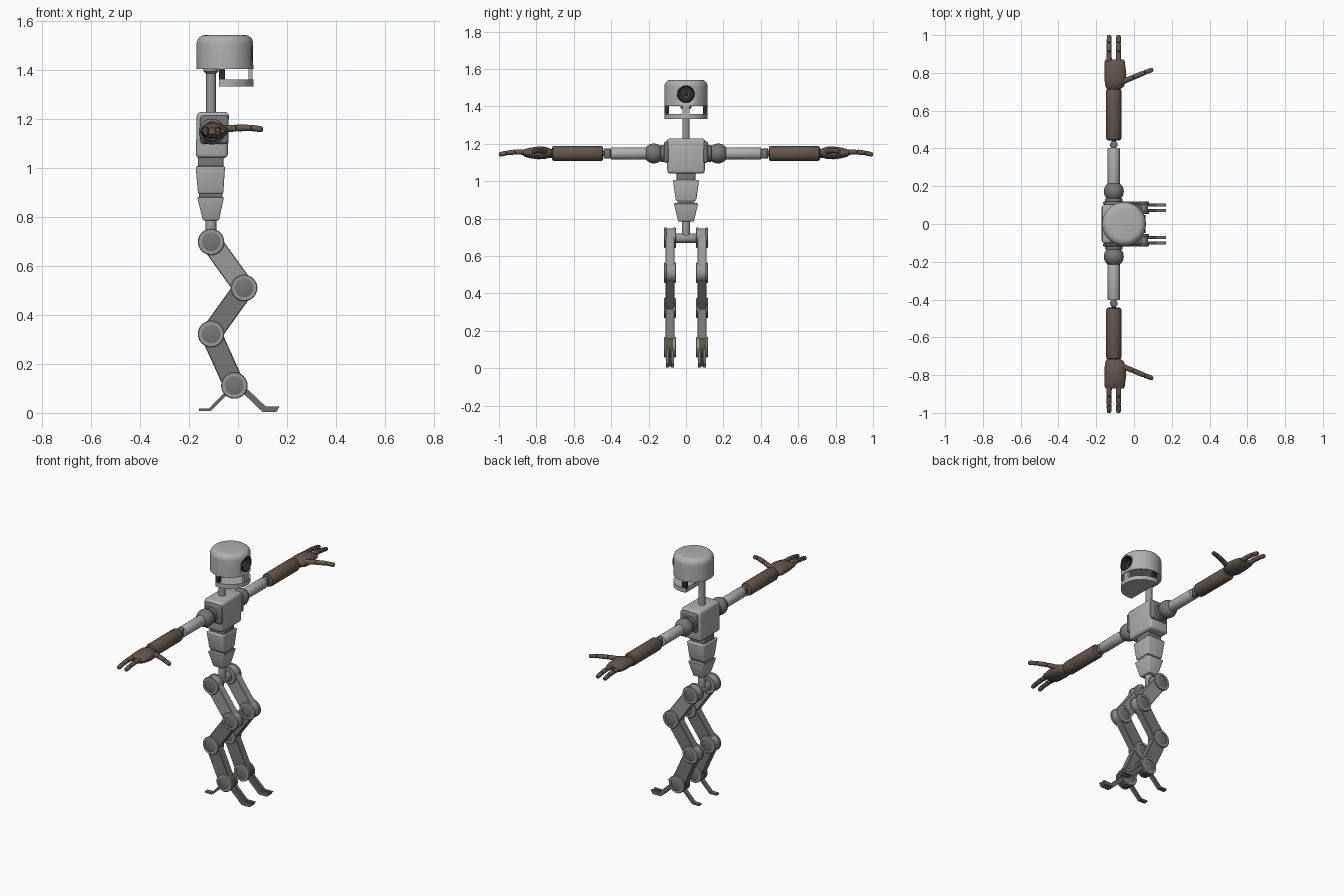
import bpy, bmesh, math
from mathutils import Vector as V

if "Cube" in bpy.data.objects:
    bpy.data.objects.remove(bpy.data.objects["Cube"])


def mat(name, *c):
    m = bpy.data.materials.new(name)
    m.diffuse_color = (*(c if len(c) == 3 else c * 3), 1)
    m.use_nodes = True
    m.node_tree.nodes["Principled BSDF"].inputs["Base Color"].default_value = m.diffuse_color
    return m


BROWN = mat("brown", 0.125, 0.092, 0.072)
BLACK = mat("black", 0.025)
OLIVE = mat("olive", 0.1, 0.095, 0.045)
GREY = mat("grey", 0.43)
MID = mat("mid_grey", 0.32)
DARK = mat("dark_grey", 0.18)
TOE = mat("toe_grey", 0.15)


def finish(name, bm, col=GREY, bevel=0, segs=3):
    bmesh.ops.remove_doubles(bm, verts=bm.verts, dist=1e-5)
    bmesh.ops.recalc_face_normals(bm, faces=bm.faces)
    if bevel:
        es = [e for e in bm.edges if e.calc_face_angle(0) > 0.7]
        bmesh.ops.bevel(bm, geom=es, offset=bevel, segments=segs, profile=0.5,
                        affect='EDGES', clamp_overlap=True)
    for f in bm.faces:
        f.smooth = True
    for e in bm.edges:
        e.smooth = e.calc_face_angle(0) < 0.6
    me = bpy.data.meshes.new(name)
    bm.to_mesh(me)
    bm.free()
    me.materials.append(col)
    ob = bpy.data.objects.new(name, me)
    bpy.context.collection.objects.link(ob)
    return ob


def loft(name, rings, n=32, **kw):
    """Skin rings of (centre, half-axis, half-axis), capping both ends."""
    bm = bmesh.new()
    rows = []
    for c, u, w in rings:
        rows.append([bm.verts.new(c + u * math.cos(2 * math.pi * i / n) + w * math.sin(2 * math.pi * i / n))
                     for i in range(n)])
    for a, b in zip(rows, rows[1:]):
        for i in range(n):
            j = (i + 1) % n
            bm.faces.new((a[i], a[j], b[j], b[i]))
    bm.faces.new(rows[0])
    bm.faces.new(rows[-1])
    return finish(name, bm, **kw)


def lathe(name, origin, axis, prof, n=32, **kw):
    """Turn a profile of (radius, distance) about an axis."""
    o, d = V(origin), V(axis).normalized()
    u = d.orthogonal().normalized()
    w = d.cross(u)
    return loft(name, [(o + d * t, u * r, w * r) for r, t in prof], n, **kw)


def rod(name, p, q, r, e=0.004, **kw):
    L = (V(q) - V(p)).length
    prof = [(r - e, 0), (r - 0.3 * e, 0.3 * e), (r, e)]
    return lathe(name, p, V(q) - V(p), prof + [(a, L - t) for a, t in reversed(prof)], **kw)


def ball(name, c, r, **kw):
    prof = [(r * math.sin(math.pi * (0.02 + 0.96 * i / 16)), -r * math.cos(math.pi * (0.02 + 0.96 * i / 16)))
            for i in range(17)]
    return lathe(name, c, (0, 1, 0), prof, **kw)


def taper(name, z0, z1, lo, hi, **kw):
    """Box whose bottom and top are (x0, x1, half depth y)."""
    bm = bmesh.new()
    vs = [bm.verts.new((x, y, z)) for z, (a, b, h) in ((z0, lo), (z1, hi))
          for x, y in ((a, -h), (b, -h), (b, h), (a, h))]
    for f in ((0, 1, 2, 3), (4, 5, 6, 7), (0, 1, 5, 4), (1, 2, 6, 5), (2, 3, 7, 6), (3, 0, 4, 7)):
        bm.faces.new([vs[i] for i in f])
    return finish(name, bm, **kw)


def prism(name, pts, a, b, axis='y', **kw):
    bm = bmesh.new()
    put = (lambda p, t: (p[0], t, p[1])) if axis == 'y' else (lambda p, t: (p[0], p[1], t))
    A = [bm.verts.new(put(p, a)) for p in pts]
    B = [bm.verts.new(put(p, b)) for p in pts]
    bm.faces.new(A)
    bm.faces.new(B)
    for i in range(len(pts)):
        j = (i + 1) % len(pts)
        bm.faces.new((A[i], A[j], B[j], B[i]))
    return finish(name, bm, **kw)


# head with a round eye socket, rim and lens
HX, HR = -0.053, 0.116
prof = [(HR, 1.403), (HR, 1.505)]
prof += [(HR - 0.035 * (1 - math.cos(a)), 1.505 + 0.037 * math.sin(a))
         for a in (math.pi / 2 * k / 6 for k in range(1, 7))]
head = lathe("head", (HX, 0, 0), (0, 0, 1), prof, n=64)
cutter = lathe("eye_cutter", (0.015, 0, 1.465), (1, 0, 0), [(0.046, 0), (0.046, 0.1)])
cutter.hide_render = True
cutter.hide_viewport = True
cut = head.modifiers.new("socket", 'BOOLEAN')
cut.operation = 'DIFFERENCE'
cut.object = cutter
lathe("eye_rim", (0.012, 0, 1.465), (1, 0, 0),
      [(0.0465, 0), (0.0465, 0.05), (0.042, 0.05), (0.04, 0.012)], col=BLACK)
lathe("eye_lens", (0.012, 0, 1.465), (1, 0, 0), [(0.024, 0), (0.024, 0.026), (0.019, 0.026), (0.017, 0.018)],
      col=DARK)
ball("pupil", (0.028, 0, 1.465), 0.012, col=BLACK)

# jaw: front part of a disc hung on posts
a0 = math.acos((-0.078 - HX) / HR)
arc = [(HX + HR * math.cos(t), HR * math.sin(t)) for t in (-a0 + 2 * a0 * k / 32 for k in range(33))]
prism("jaw", arc, 1.333, 1.36, 'z')
for s in (1, -1):
    prism("jaw_post", [(-0.078, s * 0.092), (-0.053, s * 0.092), (-0.053, s * 0.114), (-0.078, s * 0.112)],
          1.35, 1.41, 'z', col=BLACK)
prism("mouth_post", [(0.042, -0.018), (0.059, -0.018), (0.059, 0.018), (0.042, 0.018)], 1.35, 1.41, 'z')

# neck and torso
CX = -0.11
lathe("neck", (CX, 0, 0), (0, 0, 1), [(0.02, 1.21), (0.02, 1.385), (0.03, 1.393), (0.03, 1.41)], col=MID)
taper("chest", 1.04, 1.228, (-0.172, -0.042, 0.1), (-0.168, -0.037, 0.103), bevel=0.016)
taper("upper_waist", 0.99, 1.05, (-0.163, -0.06, 0.05), (-0.163, -0.06, 0.05), bevel=0.006, col=DARK)
taper("abdomen", 0.895, 1.007, (-0.163, -0.06, 0.054), (-0.173, -0.053, 0.07), bevel=0.006)
taper("lower_waist", 0.87, 0.90, (-0.16, -0.063, 0.045), (-0.16, -0.063, 0.045), col=DARK)
taper("pelvis", 0.785, 0.882, (-0.143, -0.078, 0.042), (-0.167, -0.057, 0.065), bevel=0.006)
rod("spine_post", (CX, 0, 0.69), (CX, 0, 0.79), 0.022, col=MID)
rod("hip_bar", (CX, -0.07, 0.695), (CX, 0.07, 0.695), 0.025, col=MID)

# legs
JOINTS = [(-0.11, 0.698), (0.025, 0.51), (-0.11, 0.322), (-0.015, 0.112)]
NAMES = ["hip", "knee", "hock", "ankle"]
LY = 0.086
for s in (1, -1):
    y = s * LY
    for nm, (x, z) in zip(NAMES, JOINTS):
        lathe(nm + "_joint", (x, y, z), (0, 1, 0),
              [(0.038, -0.026), (0.038, -0.032), (0.051, -0.032), (0.054, -0.029), (0.054, -0.02),
               (0.05, -0.018), (0.05, 0.018), (0.054, 0.02), (0.054, 0.029), (0.051, 0.032),
               (0.038, 0.032), (0.038, 0.026)], col=MID)
        rod(nm + "_inlay", (x, y - 0.028, z), (x, y + 0.028, z), 0.0385, 0.0005, col=DARK)
    for nm, p, q, c in zip(("thigh", "shin", "lower_shin"), JOINTS, JOINTS[1:], (MID, DARK, DARK)):
        d = V((q[0] - p[0], q[1] - p[1])).normalized()
        n = V((-d.y, d.x)) * 0.043
        p, q = V(p) + d * 0.01, V(q) - d * 0.01
        prism(nm, [p + n, q + n, q - n, p - n], y - 0.024, y + 0.024, bevel=0.003, segs=1, col=c)
    x, z = JOINTS[3]
    rod("ankle_core", (x, y - 0.017, z), (x, y + 0.017, z), 0.053, col=OLIVE)
    # two front toes and one rear spur
    for t in (-0.014, 0.014):
        prism("front_toe", [(0.0, 0.1), (0.1, 0.004), (0.156, 0.004), (0.17, 0.026), (0.113, 0.026), (0.03, 0.105)],
              y + t - 0.008, y + t + 0.008, col=TOE)
    prism("rear_toe", [(-0.04, 0.098), (-0.118, 0.018), (-0.16, 0.018), (-0.16, 0.008),
                       (-0.112, 0.008), (-0.03, 0.088)], y - 0.013, y + 0.013, col=TOE)

# arms
AX, AZ = -0.107, 1.148
for s in (1, -1):
    P = lambda x, y, z: V((x, s * y, z))
    prism("shoulder_panel", [(-0.155, 1.098), (-0.038, 1.098), (-0.038, 1.214), (-0.155, 1.214)],
          s * 0.09, s * 0.118, bevel=0.013, col=DARK)
    rod("shoulder_ring", P(AX, 0.11, AZ), P(AX, 0.135, AZ), 0.046, col=DARK)
    ball("shoulder", P(AX, 0.172, AZ), 0.053, col=DARK)
    rod("upper_arm", P(AX, 0.19, AZ), P(AX, 0.402, AZ), 0.032, 0.003)
    rod("elbow_pin", P(AX, 0.39, AZ), P(AX, 0.46, AZ), 0.013, col=DARK)
    rod("elbow", P(AX, 0.42, AZ - 0.026), P(AX, 0.42, AZ + 0.026), 0.02, col=DARK)
    rod("forearm", P(AX, 0.443, AZ), P(AX, 0.716, AZ), 0.041, 0.012, col=BROWN)
    rod("wrist", P(AX, 0.70, AZ), P(AX, 0.74, AZ), 0.024, col=BROWN)
    # palm
    rings = [(0.716, -0.107, 0.037, 0.016), (0.727, -0.103, 0.048, 0.024), (0.755, -0.099, 0.056, 0.033),
             (0.79, -0.098, 0.057, 0.034), (0.83, -0.1, 0.055, 0.029), (0.86, -0.102, 0.053, 0.021),
             (0.872, -0.103, 0.048, 0.013)]
    loft("palm", [(P(cx, y, AZ + 0.003), V((hw, 0, 0)), V((0, 0, hz))) for y, cx, hw, hz in rings],
         24, col=BROWN)
    # fingers and thumb, three tapering segments each
    chains = [("finger", [(fx, 0.86, 1.155), (fx, 0.912, 1.156), (fx, 0.957, 1.151), (fx, 1.0, 1.142)])
              for fx in (-0.132, -0.082)]
    chains.append(("thumb", [(-0.07, 0.75, 1.157), (-0.005, 0.776, 1.163), (0.055, 0.801, 1.163), (0.1, 0.818, 1.157)]))
    for nm, pts in chains:
        for k, (p, q) in enumerate(zip(pts, pts[1:])):
            p, q = P(*p), P(*q)
            L, r = (q - p).length, 0.015 - 0.001 * k
            lathe(nm + "_segment", p, q - p,
                  [(r * 0.75, 0), (r, 0.004), (r * 0.95, L - 0.008), (r * (0.6 if k == 2 else 0.8), L)],
                  n=12, col=BROWN)
